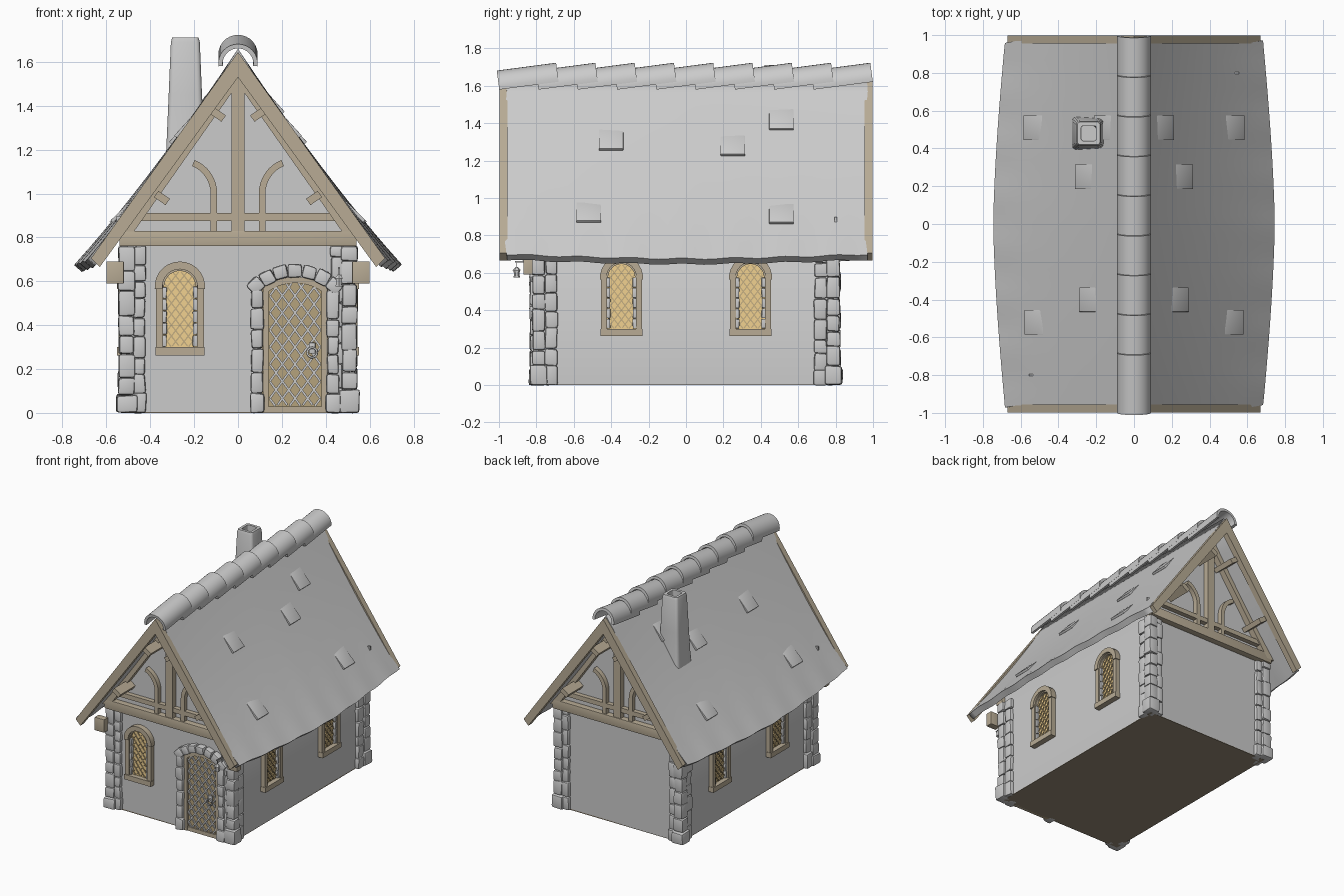
import bpy, bmesh, math, random
from math import sin, cos, pi, radians
from mathutils import Matrix, Vector

if "Cube" in bpy.data.objects:
    bpy.data.objects.remove(bpy.data.objects["Cube"])

random.seed(4)
I = Matrix.Identity(4)
T = Matrix.Translation
R = Matrix.Rotation


def material(name, rgb):
    m = bpy.data.materials.new(name)
    m.diffuse_color = (*rgb, 1)
    m.use_nodes = True
    m.node_tree.nodes["Principled BSDF"].inputs["Base Color"].default_value = m.diffuse_color
    return m


WOOD = material("timber", (0.48, 0.41, 0.30))
DOOR = material("door_wood", (0.46, 0.36, 0.20))
GLASS = material("amber_glass", (0.88, 0.64, 0.28))
LEAD = material("window_lead", (0.55, 0.42, 0.22))
FLOOR = material("floor_wood", (0.30, 0.25, 0.18))


def finish(name, bm, mat=None, angle=35, recalc=True):
    if recalc:
        bmesh.ops.recalc_face_normals(bm, faces=bm.faces)
    for f in bm.faces:
        f.smooth = True
    for e in bm.edges:
        e.smooth = e.calc_face_angle(pi) < radians(angle)
    me = bpy.data.meshes.new(name)
    bm.to_mesh(me)
    bm.free()
    ob = bpy.data.objects.new(name, me)
    bpy.context.collection.objects.link(ob)
    if mat:
        me.materials.append(mat)
    return ob


def box(bm, c, size, rot=I, bevel=0, jitter=0):
    vs = bmesh.ops.create_cube(bm, size=1, matrix=T(c) @ rot @ Matrix.Diagonal((*size, 1)))["verts"]
    for v in vs:
        v.co += Vector([random.uniform(-jitter, jitter) for _ in range(3)])
    if bevel:
        edges = list({e for v in vs for e in v.link_edges})
        bmesh.ops.bevel(bm, geom=edges, offset=bevel, segments=2, profile=0.6, affect='EDGES')


def prism(bm, pts, y0, y1, M=I):
    """Extrude an xz outline from y0 to y1."""
    a = [bm.verts.new(M @ Vector((x, y0, z))) for x, z in pts]
    b = [bm.verts.new(M @ Vector((x, y1, z))) for x, z in pts]
    bm.faces.new(a)
    bm.faces.new(b[::-1])
    for i in range(len(a)):
        j = (i + 1) % len(a)
        bm.faces.new((a[i], b[i], b[j], a[j]))


def bar(bm, p, q, w, y0, y1, M=I):
    p, q = Vector(p), Vector(q)
    d = (q - p).normalized() * w / 2
    n = Vector((-d.y, d.x))
    prism(bm, [p + n, q + n, q - n, p - n], y0, y1, M)


def arc(cx, cz, r, a0, a1, n):
    return [(cx + r * cos(radians(a0 + (a1 - a0) * i / n)),
             cz + r * sin(radians(a0 + (a1 - a0) * i / n))) for i in range(n + 1)]


def band(bm, cx, cz, r0, r1, a0, a1, n, y0, y1, M=I):
    prism(bm, arc(cx, cz, r1, a0, a1, n) + arc(cx, cz, r0, a1, a0, n), y0, y1, M)


def lattice(bm, inside, cx, height, slope, step, w, y0, y1, M=I):
    """Crossed diagonal bars clipped to a convex opening."""
    for s in (-1, 1):
        for k in range(-30, 31):
            run = [(cx + t / 200, s * slope * t / 200 + k * step + height / 2) for t in range(-40, 41)]
            run = [p for p in run if inside(*p)]
            if len(run) > 2:
                bar(bm, run[0], run[-1], w, y0, y1, M)


def stone_column(bm, x, y, sx, sy, top, bottom_grow=0.0, M=I):
    z = 0
    while z < top - 0.03:
        h = min(random.uniform(0.075, 0.12), top - z)
        if top - z - h < 0.04:
            h = top - z
        g = random.uniform(-0.004, 0.006) + (bottom_grow if z == 0 else 0)
        box(bm, M @ Vector((x, y, z + h / 2)), (sx + g, sy + g, h), bevel=0.014, jitter=0.004)
        z += h


# Walls with gables, and floor
bm = bmesh.new()
prism(bm, [(-.51, .004), (.51, .004), (.51, .83), (0, 1.56), (-.51, .83)], -.79, .79)
finish("walls", bm)
bm = bmesh.new()
box(bm, (0, 0, .004), (1.02, 1.58, .008))
finish("floor", bm, FLOOR)


# Roof: bulging sheet with gentle flare and wavy edges
def roof_pt(u, y):
    a, k = abs(u), 1 - min(1, abs(y)) ** 1.5
    wave = 0.004 * sin(23 * y + 2 * u) * a ** 6
    x = (0.68 + 0.065 * k) * u
    return Vector((x, y, 1.66 - (0.96 + 0.025 * k) * (a + 0.14 * a * (1 - a)) + wave))


bm = bmesh.new()
NU, NV = 24, 40
grid = []
for j in range(NV + 1):
    row = []
    for i in range(NU + 1):
        u, y = -1 + 2 * i / NU, -.965 + 1.93 * j / NV
        p = roof_pt(u, y)
        if j in (0, NV):
            p.y += 0.007 * sin(20 * u)
        row.append(bm.verts.new(p))
    grid.append(row)
for j in range(NV):
    for i in range(NU):
        bm.faces.new((grid[j][i], grid[j][i + 1], grid[j + 1][i + 1], grid[j + 1][i]))
roof = finish("roof", bm, recalc=False)
mod = roof.modifiers.new("thickness", 'SOLIDIFY')
mod.thickness, mod.offset = 0.045, -1

# Lifted slates
bm = bmesh.new()
for s in (-1, 1):
    for x, y in ((.57, .51), (.20, .51), (.295, .25), (.275, -.4), (.565, -.52)):
        u = s * (x - 0.04) / 0.72
        p, q = roof_pt(u, y), roof_pt(u + s * 0.03, y)
        pitch = math.atan2(p.z - q.z, abs(q.x - p.x)) - 0.12
        box(bm, p, (.14, .13, .016), R(s * pitch, 4, 'Y'), bevel=0.003)
    box(bm, roof_pt(s * .78, s * .8), (.02, .012, .03))
finish("lifted_slates", bm)

# Ridge tiles, overlapping and tilted
bm = bmesh.new()
for i in range(9):
    band(bm, 0, 0, .07, .09, -8, 188, 16, 0, .32, T((0, -1 + i * .21, 1.592)) @ R(radians(7.5), 4, 'X'))
finish("ridge_tiles", bm)

# Chimney: lofted rounded square with a flue
bm = bmesh.new()
prev = first = None
for z, h in ((1.05, .10), (1.2, .087), (1.45, .076), (1.69, .066), (1.71, .06), (1.71, .04), (1.55, .038)):
    ring = []
    for k in range(4):
        for x, y in arc(h * .72, h * .72, h * .28, 0, 90, 3):
            v = R(k * pi / 2, 4, 'Z') @ Vector((x, y, 0))
            ring.append(bm.verts.new((v.x - .24, v.y + .48, z)))
    if prev:
        for i in range(16):
            j = (i + 1) % 16
            bm.faces.new((prev[i], prev[j], ring[j], ring[i]))
    else:
        first = ring
    prev = ring
bm.faces.new(prev)
bm.faces.new(first[::-1])
finish("chimney", bm)

# Half-timbered gables and bargeboards, front and back
bm = bmesh.new()
for s in (-1, 1):
    w0, w1 = s * .78, s * .825
    box(bm, (0, s * .805, .795), (1.08, .06, .07), bevel=.004)
    bar(bm, (-.44, .893), (.44, .893), .035, w0, w1)
    bar(bm, (0, .8), (0, 1.53), .06, w0, w1 + s * .005)
    for m in (-1, 1):
        prism(bm, [(0, 1.645), (m * .67, .705), (m * .63, .665), (0, 1.53)], s * .955, s * .998)
        prism(bm, [(0, 1.585), (m * .56, .79), (m * .50, .79), (0, 1.50)], w0, w1 + s * .01)
        bar(bm, (m * .11, .8), (m * .11, 1.0), .03, w0, w1)
        a0, a1 = (0, 68) if m < 0 else (180, 112)
        band(bm, m * .26, 1.0, .135, .165, a0, a1, 8, w0, w1)
        # purlin ends
        for x, z in ((.085, 1.355), (.34, .975)):
            d = Vector((-.82, -.57)) * .04
            bar(bm, (m * (x - d.x), z - d.y), (m * (x + d.x * .6), z + d.y * .6), .035, s * .78, s * .97)
for m in (-1, 1):
    box(bm, (m * .56, -.845, .64), (.08, .05, .10), bevel=.004)
finish("gable_timbers", bm, WOOD)

# Corner stones
bm = bmesh.new()
for sx in (-1, 1):
    for sy in (-1, 1):
        stone_column(bm, sx * .508, sy * .788, .072, .072, .76, .022)
        stone_column(bm, sx * .45, sy * .785, .055, .06, .76, .008)
        stone_column(bm, sx * .505, sy * .72, .06, .065, .76, .008)
finish("corner_stones", bm, angle=50)

# Arched windows: one on the front, two on each side
frames, panes, leads, reveals = (bmesh.new() for _ in range(4))


def in_window(x, z):
    return abs(x) < .075 and .3 < z and (z < .575 or math.hypot(x, z - .575) < .075)


for M in [T((-.265, -.79, 0))] + [T((s * .51, y, 0)) @ R(s * pi / 2, 4, 'Z')
                                  for s in (-1, 1) for y in (-.345, .345)]:
    prism(frames, [(-.112, .262), (.112, .262), (.112, .3), (-.112, .3)], 0, -.042, M)
    for m in (-1, 1):
        bar(frames, (m * .093, .29), (m * .093, .585), .032, 0, -.034, M)
        for k in range(5):
            box(reveals, M @ Vector((m * .07, -.012, .328 + k * .055)), (.02, .026, .052) if M[0][0] > .5
                else (.026, .02, .052), bevel=.005, jitter=.002)
    band(frames, 0, .575, .08, .115, -5, 185, 14, 0, -.042, M)
    band(frames, 0, .575, .072, .082, 0, 180, 14, 0, -.026, M)
    prism(panes, [(-.08, .29), (.08, .29)] + arc(0, .575, .08, 0, 180, 12), .005, -.006, M)
    lattice(leads, in_window, 0, .9, 1.3, .05, .006, -.004, -.012, M)
finish("window_frames", frames, WOOD)
finish("window_reveals", reveals)
finish("window_panes", panes, GLASS)
finish("window_leading", leads, LEAD)

# Door with segmental arch, frame and lattice
CX, CZ = .26, .38


def in_door(x, z):
    return abs(x - CX) < .12 and z > .03 and math.hypot(x - CX, z - CZ) < .215


bm = bmesh.new()
prism(bm, [(CX - .15, 0), (CX + .15, 0)] + arc(CX, CZ, .24, 51, 129, 10), -.78, -.797)
finish("door", bm, DOOR)
bm = bmesh.new()
for m in (-1, 1):
    bar(bm, (CX + m * .134, 0), (CX + m * .134, .565), .026, -.78, -.812)
band(bm, CX, CZ, .212, .24, 52, 128, 10, -.78, -.812)
box(bm, (CX, -.798, .015), (.28, .02, .03))
finish("door_frame", bm, WOOD)
bm = bmesh.new()
lattice(bm, lambda x, z: z < CZ or in_door(x, z) if abs(x - CX) < .12 and z > .03 else False,
        CX, .6, 1.35, .078, .010, -.795, -.808)
finish("door_lattice", bm)

# Door surround stones
bm = bmesh.new()
for m in (-1, 1):
    stone_column(bm, CX + m * .173, -.8, .055, .07, .56, .005)
for k in range(7):
    a = radians(48 + 84 * k / 6)
    box(bm, (CX + .268 * cos(a), -.8, CZ + .268 * sin(a)), (.062, .075, .064), R(-a, 4, 'Y'), .014, .004)
finish("door_stones", bm, angle=50)

# Door handle: plate and ring
bm = bmesh.new()
box(bm, (.338, -.812, .295), (.03, .014, .05), bevel=.005)
finish("handle_plate", bm)
bpy.ops.mesh.primitive_torus_add(location=(.338, -.824, .275), rotation=(pi / 2, 0, 0), major_radius=.022,
                                 minor_radius=.005, major_segments=20, minor_segments=8)
bpy.context.object.name = "handle_ring"
bpy.ops.object.shade_smooth()

# Hanging lantern beside the door
bm = bmesh.new()
box(bm, (.46, -.865, .66), (.008, .10, .008))
box(bm, (.46, -.84, .64), (.006, .05, .006), R(radians(45), 4, 'X'))
box(bm, (.46, -.905, .645), (.005, .005, .035))
for z, r0, r1, h in ((.622, .022, .006, .018), (.597, .014, .017, .032), (.579, .018, .018, .006)):
    bmesh.ops.create_cone(bm, cap_ends=True, segments=6, radius1=r0, radius2=r1, depth=h,
                          matrix=T((.46, -.905, z)))
finish("lantern", bm)
